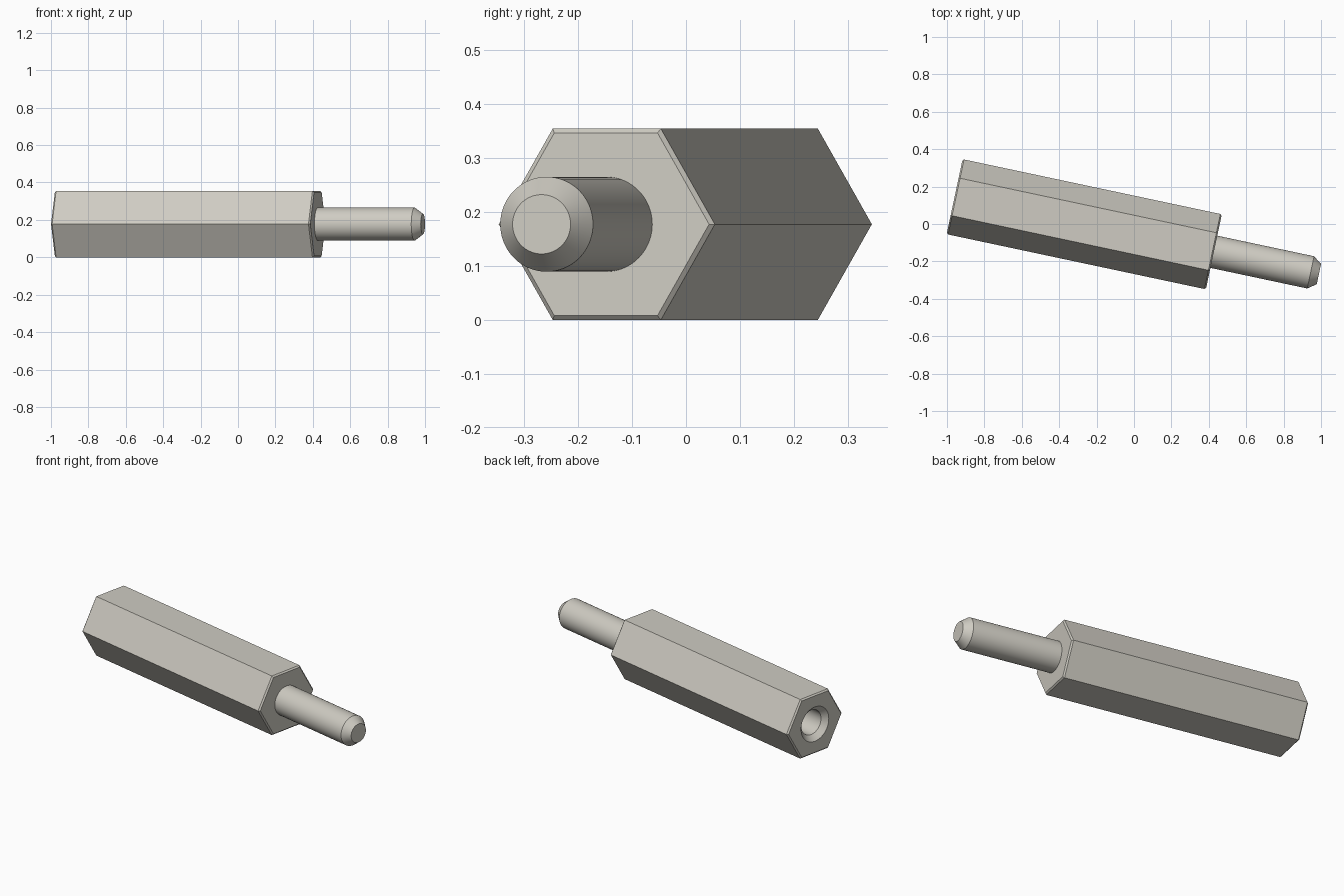
import bpy, bmesh, math
from mathutils import Matrix

cube = bpy.data.objects.get("Cube")
if cube:
    bpy.data.objects.remove(cube, do_unlink=True)

SEGMENTS = 72      # multiple of six, so hexagon corners fall on ring points
APOTHEM = 0.1775   # half the width across the flats
HEX_LENGTH = 1.417
TIP = 1.991
BEVEL = 0.008
PLACEMENT = Matrix.Translation((-0.959, 0.146, APOTHEM)) @ Matrix.Rotation(math.radians(-12), 4, 'Z')

metal = bpy.data.materials.new("warm_grey_metal")
metal.use_nodes = True
colour = (0.62, 0.60, 0.54, 1)
metal.diffuse_color = colour
metal.node_tree.nodes["Principled BSDF"].inputs["Base Color"].default_value = colour


def circle(radius):
    return lambda angle: radius


def hexagon(apothem):
    sixth = math.pi / 3
    return lambda angle: apothem / math.cos((angle + 1e-6) % sixth - sixth / 2)


def loft(name, sections):
    """Join cross-sections (position along the axis, outline), capping the last."""
    bm = bmesh.new()
    rings = []
    for x, outline in sections:
        ring = []
        for i in range(SEGMENTS):
            a = math.tau * i / SEGMENTS
            r = outline(a)
            ring.append(bm.verts.new((x, r * math.cos(a), r * math.sin(a))))
        rings.append(ring)
    for first, second in zip(rings, rings[1:]):
        for i in range(SEGMENTS):
            j = (i + 1) % SEGMENTS
            bm.faces.new((first[i], first[j], second[j], second[i]))
    for ring in (rings[0], rings[-1]):
        bm.faces.new(ring)
    bmesh.ops.recalc_face_normals(bm, faces=bm.faces)
    mesh = bpy.data.meshes.new(name)
    bm.to_mesh(mesh)
    bm.free()
    mesh.materials.append(metal)
    obj = bpy.data.objects.new(name, mesh)
    bpy.context.collection.objects.link(obj)
    obj.matrix_world = PLACEMENT
    bpy.ops.object.select_all(action='DESELECT')
    obj.select_set(True)
    bpy.context.view_layer.objects.active = obj
    bpy.ops.object.shade_smooth_by_angle(angle=math.radians(25))
    return obj


# Hexagonal body: shoulder face, bevelled ends, then the countersunk blind hole
loft("hex_body", [
    (HEX_LENGTH, circle(0.08)),
    (HEX_LENGTH, hexagon(APOTHEM - BEVEL)),
    (HEX_LENGTH - BEVEL, hexagon(APOTHEM)),
    (BEVEL, hexagon(APOTHEM)),
    (0, hexagon(APOTHEM - BEVEL)),
    (0, circle(0.103)),
    (0.03, circle(0.073)),
    (0.70, circle(0.073)),
])

# Round stud with a chamfered tip
loft("stud", [
    (HEX_LENGTH - 0.02, circle(0.088)),
    (TIP - 0.045, circle(0.088)),
    (TIP, circle(0.055)),
])
